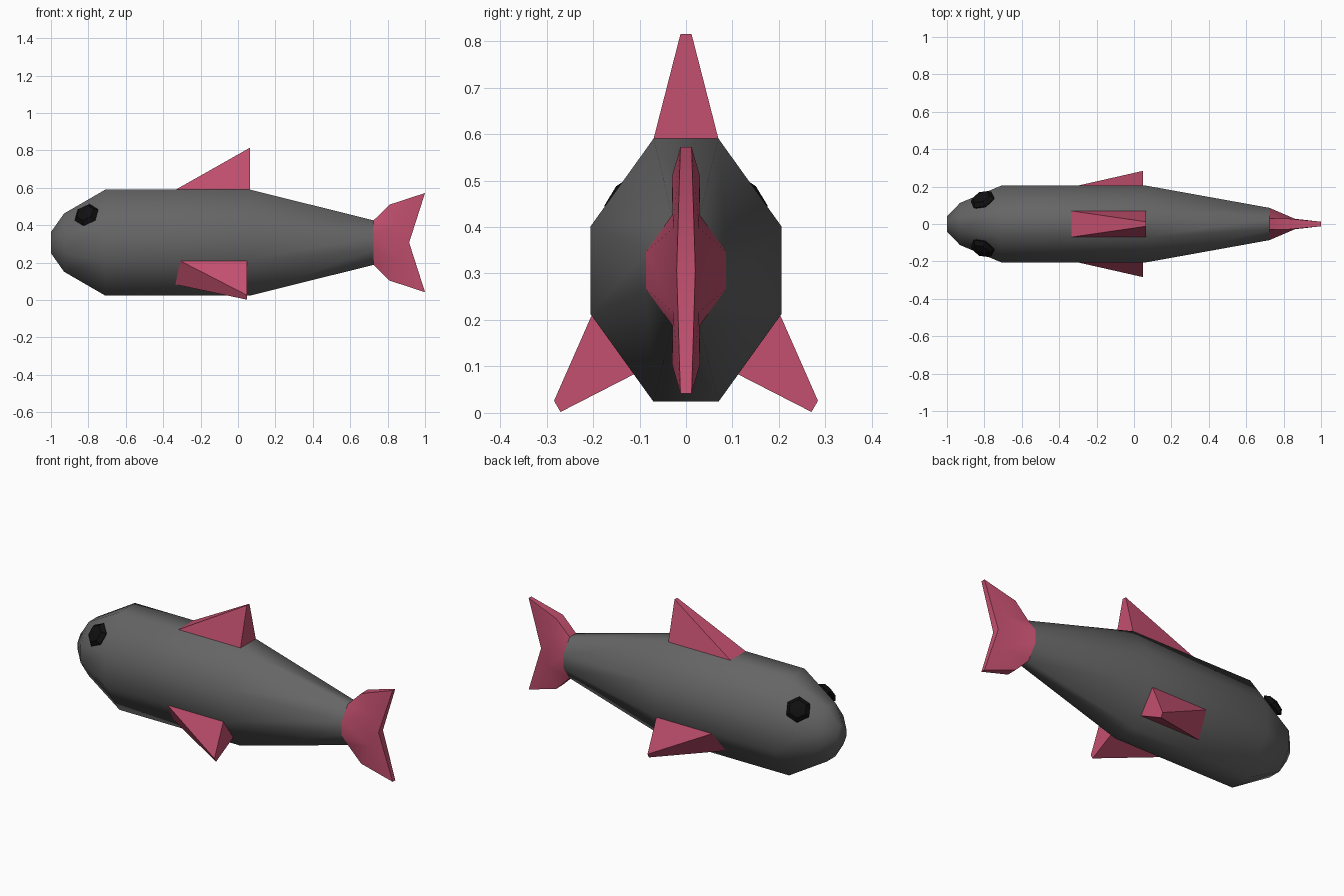
import bpy
import math
from mathutils import Vector, Matrix

if "Cube" in bpy.data.objects:
    bpy.data.objects.remove(bpy.data.objects["Cube"])

ZC = 0.307
# octagonal body section, (y, z offset from the centre line)
SECTION = [(0.07, 0.283), (0.205, 0.095), (0.205, -0.095), (0.07, -0.283),
           (-0.07, -0.283), (-0.205, -0.095), (-0.205, 0.095), (-0.07, 0.283)]


def material(name, color):
    mat = bpy.data.materials.new(name)
    mat.diffuse_color = (*color, 1)
    mat.use_nodes = True
    mat.node_tree.nodes["Principled BSDF"].inputs["Base Color"].default_value = mat.diffuse_color
    return mat


def build(name, verts, faces, mat, smooth=None):
    mesh = bpy.data.meshes.new(name)
    mesh.from_pydata(verts, [], faces)
    obj = bpy.data.objects.new(name, mesh)
    bpy.context.collection.objects.link(obj)
    mesh.materials.append(mat)
    bpy.ops.object.select_all(action='DESELECT')
    obj.select_set(True)
    bpy.context.view_layer.objects.active = obj
    bpy.ops.object.mode_set(mode='EDIT')
    bpy.ops.mesh.select_all(action='SELECT')
    bpy.ops.mesh.normals_make_consistent(inside=False)
    bpy.ops.object.mode_set(mode='OBJECT')
    if smooth:
        bpy.ops.object.shade_smooth_by_angle(angle=math.radians(smooth))
    return obj


def ring(x, s):
    return [(x, y * s, ZC + z * s) for y, z in SECTION]


def wedge(name, front, rear, tip):
    # fin with a rectangular base rising to a short edge at the rear
    faces = [(0, 1, 3, 2), (0, 2, 4), (1, 5, 3), (2, 3, 5, 4), (0, 4, 5, 1)]
    return build(name, front + rear + tip, faces, pink)


grey = material("body_grey", (0.13, 0.13, 0.13))
pink = material("fin_pink", (0.55, 0.08, 0.16))
black = material("eye_black", (0.005, 0.005, 0.005))

# Body: lofted octagons from nose to tail root
stations = [(-1.0, 0.2), (-0.93, 0.55), (-0.71, 1), (0.065, 1), (0.725, 0.42)]
verts = [v for x, s in stations for v in ring(x, s)]
faces = [tuple(range(8))]
for r in range(len(stations) - 1):
    for i in range(8):
        j = (i + 1) % 8
        faces.append((r * 8 + i, r * 8 + j, r * 8 + 8 + j, r * 8 + 8 + i))
build("body", verts, faces, grey, 60)

# Tail: octagonal root flowing into two thin lobes
verts = ring(0.725, 0.42)
lobe = [(0.81, 0.03, 0.203), (0.86, 0.028, 0.09), (1.0, 0.012, 0.265)]
index = {}
for sy in (1, -1):
    for sz in (1, -1):
        index[sy, sz] = len(verts)
        verts += [(x, y * sy, ZC + z * sz) for x, y, z in lobe]
notch = {1: len(verts), -1: len(verts) + 1}
verts += [(0.915, 0.02, ZC), (0.915, -0.02, ZC)]
root = {(1, 1): (0, 1), (1, -1): (3, 2), (-1, 1): (7, 6), (-1, -1): (4, 5)}
faces = []
for (sy, sz), (end, side) in root.items():
    p = index[sy, sz]
    faces += [(end, side, p + 1, p), (p, p + 1, p + 2), (p + 1, notch[sy], p + 2)]
for sy in (1, -1):
    a, b = index[sy, 1], index[sy, -1]
    faces += [(root[sy, 1][1], root[sy, -1][1], b + 1, a + 1),
              (a + 1, b + 1, notch[sy])]
for sz in (1, -1):
    a, b = index[1, sz], index[-1, sz]
    faces += [(root[1, sz][0], a, b, root[-1, sz][0]), (a, a + 2, b + 2, b),
              (a + 2, notch[1], notch[-1], b + 2)]
build("tail_fin", verts, faces, pink, 60)

# Dorsal fin
wedge("dorsal_fin", [(-0.335, -0.07, 0.589), (-0.335, 0.07, 0.589)],
      [(0.065, -0.07, 0.589), (0.065, 0.07, 0.589)],
      [(0.065, -0.012, 0.815), (0.065, 0.012, 0.815)])

for s, side in ((1, "left"), (-1, "right")):
    # Side fins
    wedge("side_fin_" + side, [(-0.31, 0.203 * s, 0.21), (-0.335, 0.112 * s, 0.083)],
          [(0.048, 0.203 * s, 0.21), (0.048, 0.112 * s, 0.083)],
          [(0.048, 0.284 * s, 0.026), (0.048, 0.27 * s, 0.002)])
    # Eyes: flattened low-poly spheres facing out of the head
    bpy.ops.mesh.primitive_uv_sphere_add(segments=6, ring_count=4, radius=1)
    eye = bpy.context.object
    eye.name = "eye_" + side
    turn = Vector((-0.35, 0.75 * s, 0.55)).to_track_quat('Z', 'Y').to_matrix().to_4x4()
    eye.matrix_world = (Matrix.Translation((-0.81, 0.129 * s, 0.455)) @ turn
                        @ Matrix.Diagonal((0.07, 0.07, 0.03, 1)))
    eye.data.materials.append(black)
